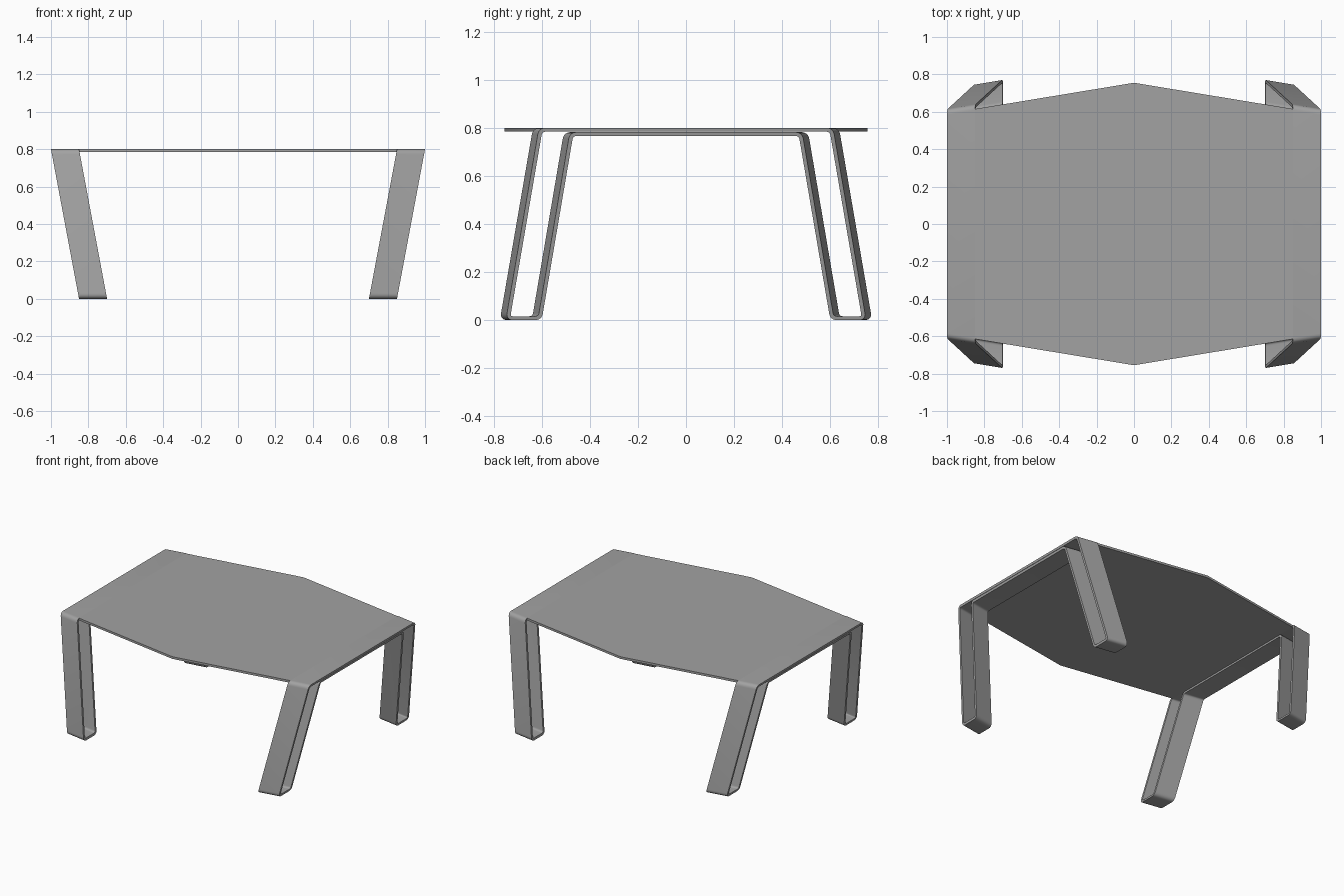
import bpy
import bmesh
from mathutils import Vector

cube = bpy.data.objects.get("Cube")
if cube:
    bpy.data.objects.remove(cube, do_unlink=True)

THICK = 0.016      # sheet thickness
HEIGHT = 0.8
WIDTH = 0.15       # width of the folded strip
SLANT = 0.165      # how far the strip edges turn outward across the width

metal = bpy.data.materials.new("grey metal")
metal.use_nodes = True
GREY = (0.36, 0.36, 0.36, 1)
metal.diffuse_color = GREY
metal.node_tree.nodes["Principled BSDF"].inputs["Base Color"].default_value = GREY


def finish(bm, name):
    bmesh.ops.recalc_face_normals(bm, faces=bm.faces)
    mesh = bpy.data.meshes.new(name)
    bm.to_mesh(mesh)
    bm.free()
    mesh.materials.append(metal)
    obj = bpy.data.objects.new(name, mesh)
    bpy.context.collection.objects.link(obj)
    bpy.ops.object.select_all(action='DESELECT')
    obj.select_set(True)
    bpy.context.view_layer.objects.active = obj
    bpy.ops.object.shade_smooth_by_angle(angle=0.6)
    return obj


def rounded(corners, cut, steps=6):
    """Closed path with every corner replaced by a small curve."""
    path = []
    for i, c in enumerate(corners):
        a = c + (corners[i - 1] - c).normalized() * cut
        b = c + (corners[(i + 1) % len(corners)] - c).normalized() * cut
        for k in range(steps + 1):
            t = k / steps
            path.append(a * (1 - t) ** 2 + c * 2 * t * (1 - t) + b * t * t)
    return path


def strip_path():
    # one half of the folded sheet: top, outer leg, foot, inner leg, crossbar
    half = [Vector(p) for p in
            ((0.605, 0.792), (0.740, 0.008), (0.607, 0.008), (0.4765, 0.774))]
    other = [Vector((-p.x, p.y)) for p in reversed(half)]
    return rounded(half + other, 0.022)


def leg_frame(name, side):
    path = strip_path()
    n = len(path)
    bm = bmesh.new()
    rings = []
    for i, p in enumerate(path):
        d1 = (p - path[i - 1]).normalized()
        d2 = (path[(i + 1) % n] - p).normalized()
        tangent = (d1 + d2).normalized()
        normal = Vector((-tangent.y, tangent.x))
        offset = normal * (THICK / 2 / max(tangent.dot(d2), 0.5))
        ring = []
        for q, dx in ((p + offset, 0), (p + offset, WIDTH),
                      (p - offset, WIDTH), (p - offset, 0)):
            out = SLANT * dx * (1 if q.x > 0 else -1)
            x = 0.85 + WIDTH * q.y / HEIGHT - dx
            ring.append(bm.verts.new((side * x, q.x + out, q.y)))
        rings.append(ring)
    for i, ring in enumerate(rings):
        nxt = rings[(i + 1) % n]
        for k in range(4):
            j = (k + 1) % 4
            bm.faces.new((ring[k], ring[j], nxt[j], nxt[k]))
    return finish(bm, name)


# folded leg frames at both ends
leg_frame("left_leg_frame", 1)
leg_frame("right_leg_frame", -1)

# six-sided top plate between the frames
bm = bmesh.new()
outline = [(0.85, 0.615), (0, 0.755), (-0.85, 0.615),
           (-0.85, -0.615), (0, -0.755), (0.85, -0.615)]
face = bm.faces.new([bm.verts.new((x, y, HEIGHT)) for x, y in outline])
lower = bmesh.ops.extrude_face_region(bm, geom=[face])
bmesh.ops.translate(bm, vec=(0, 0, -THICK),
                    verts=[v for v in lower["geom"] if isinstance(v, bmesh.types.BMVert)])
finish(bm, "table_top")
